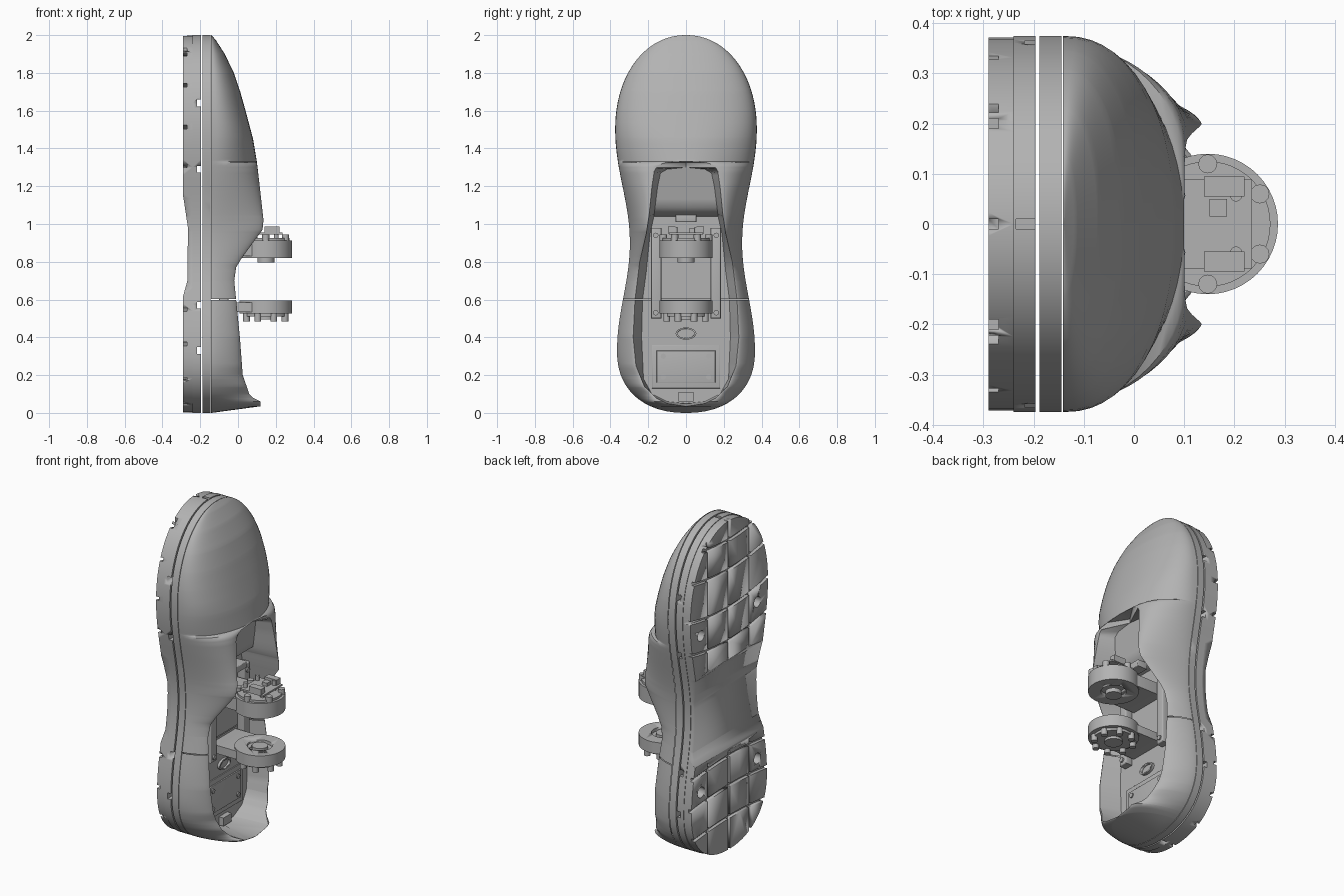
import bpy, bmesh, math
from math import pi, sin, cos, radians

cube = bpy.data.objects.get("Cube")
if cube:
    bpy.data.objects.remove(cube, do_unlink=True)

grey = bpy.data.materials.new("plain_grey")
grey.use_nodes = True
grey.diffuse_color = (0.45, 0.45, 0.45, 1)
grey.node_tree.nodes["Principled BSDF"].inputs["Base Color"].default_value = (0.45, 0.45, 0.45, 1)


# ---------- helpers ----------
def finish(name, bm, smooth=35):
    bmesh.ops.recalc_face_normals(bm, faces=bm.faces)
    me = bpy.data.meshes.new(name)
    bm.to_mesh(me)
    bm.free()
    ob = bpy.data.objects.new(name, me)
    bpy.context.collection.objects.link(ob)
    me.materials.append(grey)
    if smooth:
        bpy.ops.object.select_all(action='DESELECT')
        ob.select_set(True)
        bpy.context.view_layer.objects.active = ob
        bpy.ops.object.shade_smooth_by_angle(angle=radians(smooth))
    return ob


def prism(name, pts, lo, hi, axis='x', bevel=0.0, smooth=35):
    """Extrude a flat outline along one axis."""
    place = {'x': lambda p, d: (d, p[0], p[1]),
             'y': lambda p, d: (p[0], d, p[1]),
             'z': lambda p, d: (p[0], p[1], d)}[axis]
    bm = bmesh.new()
    a = [bm.verts.new(place(p, lo)) for p in pts]
    b = [bm.verts.new(place(p, hi)) for p in pts]
    caps = [bm.faces.new(a), bm.faces.new(b)]
    for i in range(len(pts)):
        j = (i + 1) % len(pts)
        bm.faces.new((a[i], a[j], b[j], b[i]))
    if bevel:
        edges = {e for f in caps for e in f.edges}
        bmesh.ops.bevel(bm, geom=list(edges), offset=bevel, segments=3, profile=0.5, affect='EDGES')
    return finish(name, bm, smooth)


def box(name, x, y, z, bevel=0.0):
    return prism(name, [(y[0], z[0]), (y[1], z[0]), (y[1], z[1]), (y[0], z[1])],
                 x[0], x[1], bevel=bevel)


def disc(name, c, r, lo, hi, axis='z', n=32, bevel=0.0):
    pts = [(c[0] + r * cos(2 * pi * i / n), c[1] + r * sin(2 * pi * i / n)) for i in range(n)]
    return prism(name, pts, lo, hi, axis, bevel)


def cut(ob, cutters):
    for c in cutters:
        m = ob.modifiers.new("cut", 'BOOLEAN')
        m.operation, m.solver, m.object = 'DIFFERENCE', 'EXACT', c
    dg = bpy.context.evaluated_depsgraph_get()
    me = bpy.data.meshes.new_from_object(ob.evaluated_get(dg))
    ob.modifiers.clear()
    ob.data = me
    for c in cutters:
        bpy.data.objects.remove(c, do_unlink=True)


def lerp(table, z):
    if z <= table[0][0]:
        return table[0][1]
    for (a, va), (b, vb) in zip(table, table[1:]):
        if z <= b:
            return va + (vb - va) * (z - a) / (b - a)
    return table[-1][1]


def half_width(z):
    """Footprint half width: round toe, narrow waist, round heel."""
    if z > 1.5:
        return 0.375 * max(0, 1 - ((z - 1.5) / 0.5) ** 2.1) ** 0.48
    if z < 0.33:
        return 0.365 * max(0, 1 - ((0.33 - z) / 0.33) ** 2.3) ** 0.45
    if z > 0.9:
        return 0.297 + 0.078 * (0.5 - 0.5 * cos(pi * (z - 0.9) / 0.6))
    return 0.297 + 0.068 * (0.5 - 0.5 * cos(pi * (0.9 - z) / 0.57))


ZS = [1 - cos(pi * i / 72) for i in range(73)]


def footprint(inset=0.0):
    s = 1 - inset
    right = [(half_width(z) - inset, 1 + (z - 1) * s) for z in ZS[1:-1]]
    left = [(-y, z) for y, z in reversed(right)]
    return [(0, 1 - s)] + right + [(0, 1 + s)] + left


# ---------- sole ----------
sole = prism("sole_band", footprint(), -0.24, -0.196)
cut(sole, [box("slot", (-0.218, -0.19), (-0.5, 0.5), (z - 0.018, z + 0.018))
           for z in (0.33, 0.57, 1.29, 1.64)]
    + [box("end_notch", (-0.235, -0.19), (-0.01, 0.01), (z - 0.03, z + 0.03)) for z in (0, 2)])

tread = prism("tread", footprint(0.003), -0.29, -0.239)
cutters = [prism("arch", [(-0.3, 0.58), (-0.29, 0.62), (-0.268, 0.7), (-0.265, 0.98),
                          (-0.289, 1.14), (-0.3, 1.18)], -0.5, 0.5, 'y')]
for y in (-0.2, 0, 0.2):
    cutters += [box("groove", (-0.31, -0.27), (y - 0.01, y + 0.01), z)
                for z in ((-0.1, 0.6), (1.16, 2.1))]
for z, sag in ((0.17, 0.03), (0.36, 0.03), (0.54, 0.03), (1.32, -0.05), (1.52, -0.05), (1.75, -0.05), (1.93, -0.05)):
    arc = [(y / 10, z + sag * (1 - (y / 4) ** 2)) for y in range(-4, 5)]
    band = [(y, h - 0.01) for y, h in arc] + [(y, h + 0.01) for y, h in reversed(arc)]
    cutters.append(prism("cross_groove", band, -0.31, -0.27))
for y in (-0.27, 0.27):
    cutters += [disc("hole", (y, z), 0.032, -0.31, -0.25, 'x', 20) for z in (0.45, 1.4)]
cut(tread, cutters)

prism("midsole", footprint(), -0.188, -0.145, bevel=0.01)

# ---------- upper: outer wall, rim of the opening, inner floor ----------
BASE = -0.142
CROWN = [(0, -0.14), (0.035, 0.12), (0.06, 0.12), (0.08, 0.08), (0.1, 0.06), (0.2, 0.025),
         (0.4, 0.01), (0.6, -0.01), (0.7, -0.02), (0.77, -0.01), (0.82, 0.02), (0.97, 0.13),
         (1.02, 0.135), (1.2, 0.115), (1.33, 0.1), (1.45, 0.08), (1.6, 0.04), (1.7, 0.012),
         (1.8, -0.022), (1.9, -0.07), (1.97, -0.115), (2, -0.14)]
RIM = [(0.035, 0), (0.05, 0.1), (0.08, 0.16), (0.14, 0.22), (0.25, 0.265), (0.4, 0.28),
       (0.6, 0.27), (0.8, 0.245), (0.95, 0.21), (1.05, 0.195), (1.2, 0.18), (1.28, 0.168),
       (1.31, 0.15), (1.325, 0.11), (1.332, 0)]
INNER = [(0.05, 0), (0.06, 0.1), (0.1, 0.18), (0.18, 0.225), (0.4, 0.235), (0.6, 0.23),
         (0.75, 0.21), (0.95, 0.19), (1.04, 0.17), (1.2, 0.15), (1.27, 0.135), (1.29, 0.1), (1.3, 0)]
FLOOR = [(1.04, -0.1), (1.06, -0.02), (1.3, 0.03)]
ROUND = [(0, 2), (0.035, 2), (0.08, 1.5), (0.6, 1.4), (1.0, 1.4), (1.33, 2), (1.5, 2.3), (2, 2.1)]


def section(z):
    w, xe, ye, n = half_width(z), lerp(CROWN, z), lerp(RIM, z), lerp(ROUND, z)
    ye = min(ye, w)
    pts = []
    for i in range(15):
        t = pi / 2 * i / 14
        pts.append((BASE + (xe - BASE) * max(0, sin(t)) ** (2 / n),
                    ye + (w - ye) * max(0, cos(t)) ** (2 / n)))
    closed = z <= 0.035 or z >= 1.332
    xi, yi = (xe, 0) if closed else (lerp(FLOOR, z), min(lerp(INNER, z), ye))
    return pts + [(xi, yi), (xi, 0)]


def upper(name, lo, hi):
    levels = set(ZS) | {z for t in (CROWN, RIM, INNER) for z, _ in t} | {lo, hi}
    bm = bmesh.new()
    for side in (1, -1):
        rows = [[bm.verts.new((x, side * y, z)) for x, y in section(z)]
                for z in sorted(levels) if lo <= z <= hi]
        for a, b in zip(rows, rows[1:]):
            for i in range(len(a) - 1):
                bm.faces.new((a[i], a[i + 1], b[i + 1], b[i]))
    bmesh.ops.remove_doubles(bm, verts=bm.verts, dist=0.0003)
    bmesh.ops.dissolve_degenerate(bm, edges=bm.edges, dist=0.0001)
    return finish(name, bm, 40)


upper("heel_cup", 0, 0.598)
upper("forefoot_shell", 0.602, 2)

# ---------- parts on the inner floor ----------
box("battery_cover", (-0.1, -0.085), (-0.155, 0.155), (0.16, 0.33), 0.004)
box("cover_frame", (-0.101, -0.093), (-0.18, 0.18), (0.13, 0.36), 0.003)
box("heel_latch", (-0.1, -0.07), (-0.04, 0.04), (0.06, 0.11))
slot_pts = [(0.055 * cos(pi * i / 12), 0.42 + 0.032 * sin(pi * i / 12)) for i in range(24)]
port = prism("cable_port", slot_pts, -0.101, -0.085)
cut(port, [prism("port_hole", [(y * 0.8, 0.42 + (z - 0.42) * 0.75) for y, z in slot_pts], -0.097, -0.05)])
for side in (1, -1):
    box("housing_wall", (-0.1, -0.05), sorted((side * 0.13, side * 0.185)), (0.5, 0.98), 0.008)
    for z in (0.19, 0.3):
        disc("cover_screw", (side * 0.12, z), 0.014, -0.09, -0.078, 'x', 12)
    for z in (0.53, 0.94):
        disc("housing_screw", (side * 0.16, z), 0.014, -0.06, -0.042, 'x', 12)
box("tongue_tab", (-0.05, 0.02), (-0.055, 0.055), (1.01, 1.05), 0.006)

# ---------- ankle joint ----------
C = (0.147, 0)


def bolts(name, count, ring, r, lo, hi, start=0.0):
    for i in range(count):
        a = start + 2 * pi * i / count
        disc(name, (C[0] + ring * cos(a), C[1] + ring * sin(a)), r, lo, hi, n=12)


for name, lo, hi in (("upper", 0.82, 0.912), ("lower", 0.525, 0.595)):
    box(name + "_arm", (-0.11, 0.1), (-0.12, 0.12), (lo + 0.01, hi - 0.01), 0.006)
    ring = disc(name + "_joint_disc", C, 0.14, lo, hi, n=48, bevel=0.005)
    face = lo if name == "upper" else hi
    cut(ring, [disc("recess", C, 0.07, face - 0.02, face + 0.02)])
    disc(name + "_bearing", C, 0.045, face - 0.025, face + 0.025 if name == "none" else face, n=24)

disc("upper_cap", C, 0.125, 0.91, 0.925, n=48)
bolts("upper_bolt", 6, 0.12, 0.019, 0.91, 0.945, pi / 6)
box("circuit_board", (0.08, 0.235), (-0.09, 0.09), (0.945, 0.955))
bolts("board_post", 4, 0.08, 0.012, 0.92, 0.985, pi / 4)
box("chip", (0.15, 0.185), (0.015, 0.05), (0.95, 0.975))
for side in (1, -1):
    box("connector", (0.14, 0.22), sorted((side * 0.055, side * 0.095)), (0.95, 0.988))
disc("lower_cap", C, 0.115, 0.51, 0.527, n=48)
bolts("lower_bolt", 8, 0.11, 0.018, 0.485, 0.527, pi / 8)
disc("lower_hub", C, 0.05, 0.495, 0.515, n=24)
